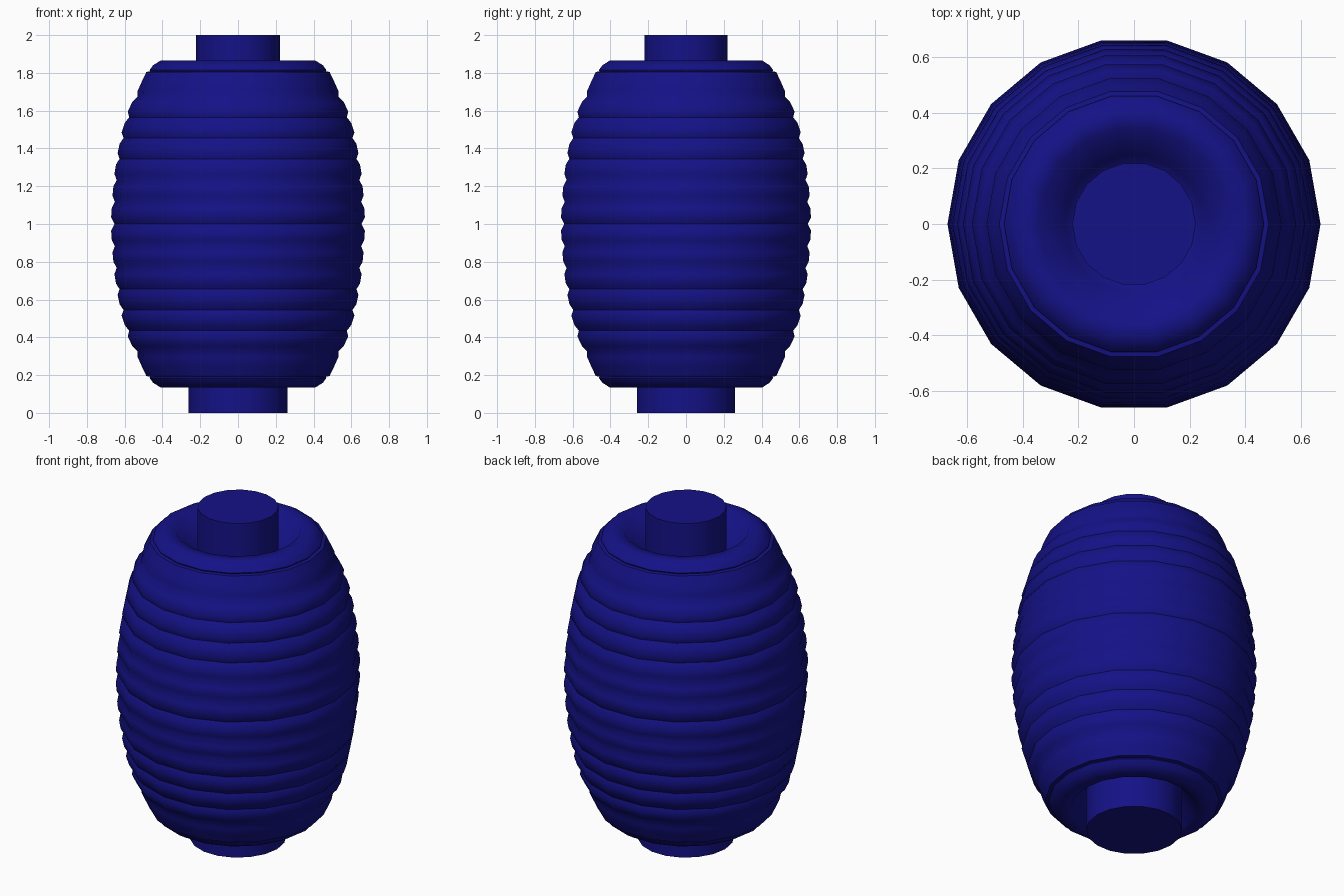
import bpy, bmesh, math

if "Cube" in bpy.data.objects:
    bpy.data.objects.remove(bpy.data.objects["Cube"])

SIDES = 18

mat = bpy.data.materials.new("navy")
mat.diffuse_color = (0.007, 0.006, 0.24, 1)
mat.use_nodes = True
mat.node_tree.nodes["Principled BSDF"].inputs["Base Color"].default_value = mat.diffuse_color


def lathe(name, profile, angle=35):
    """Revolve (radius, height) points around z, closing both ends."""
    bm = bmesh.new()
    rings = []
    for r, z in profile:
        rings.append([bm.verts.new((r * math.cos(2 * math.pi * i / SIDES),
                                    r * math.sin(2 * math.pi * i / SIDES), z))
                      for i in range(SIDES)])
    for a, b in zip(rings, rings[1:]):
        for i in range(SIDES):
            j = (i + 1) % SIDES
            bm.faces.new((a[i], a[j], b[j], b[i]))
    bm.faces.new(rings[0])
    bm.faces.new(rings[-1])
    bmesh.ops.recalc_face_normals(bm, faces=bm.faces)
    mesh = bpy.data.meshes.new(name)
    bm.to_mesh(mesh)
    bm.free()
    mesh.materials.append(mat)
    ob = bpy.data.objects.new(name, mesh)
    bpy.context.collection.objects.link(ob)
    bpy.ops.object.select_all(action='DESELECT')
    ob.select_set(True)
    bpy.context.view_layer.objects.active = ob
    bpy.ops.object.shade_smooth_by_angle(angle=math.radians(angle))
    return ob


# ribbed lantern body: rib crests (radius, height above the middle)
crests = [(0.67, 0.06), (0.662, 0.175), (0.65, 0.29), (0.632, 0.40),
          (0.608, 0.51), (0.572, 0.62), (0.52, 0.73)]
half = []
for k, (r, h) in enumerate(crests):
    nr, nh = crests[k + 1] if k + 1 < len(crests) else (0.462, 0.86)
    slope = (nr - r) / (nh - h)
    half += [(r - 0.025 * slope, h - 0.025), (r + 0.025 * slope, h + 0.025)]
    if k + 1 < len(crests):
        half.append(((r + nr) / 2 - 0.014, (h + nh) / 2))
# end collar, flat rim and the sunken bowl behind it
half += [(0.485, 0.805), (0.465, 0.808), (0.468, 0.815), (0.45, 0.84),
         (0.41, 0.865), (0.345, 0.86), (0.25, 0.73), (0.19, 0.68)]
profile = ([(r, 1 - h) for r, h in reversed(half)] + [(0.654, 1.0)]
           + [(r, 1 + h) for r, h in half])
lathe("lantern_body", profile, 50)

# end caps
lathe("top_cap", [(0.222, 1.66), (0.222, 2.0)])
lathe("bottom_cap", [(0.263, 0.0), (0.263, 0.34)])
